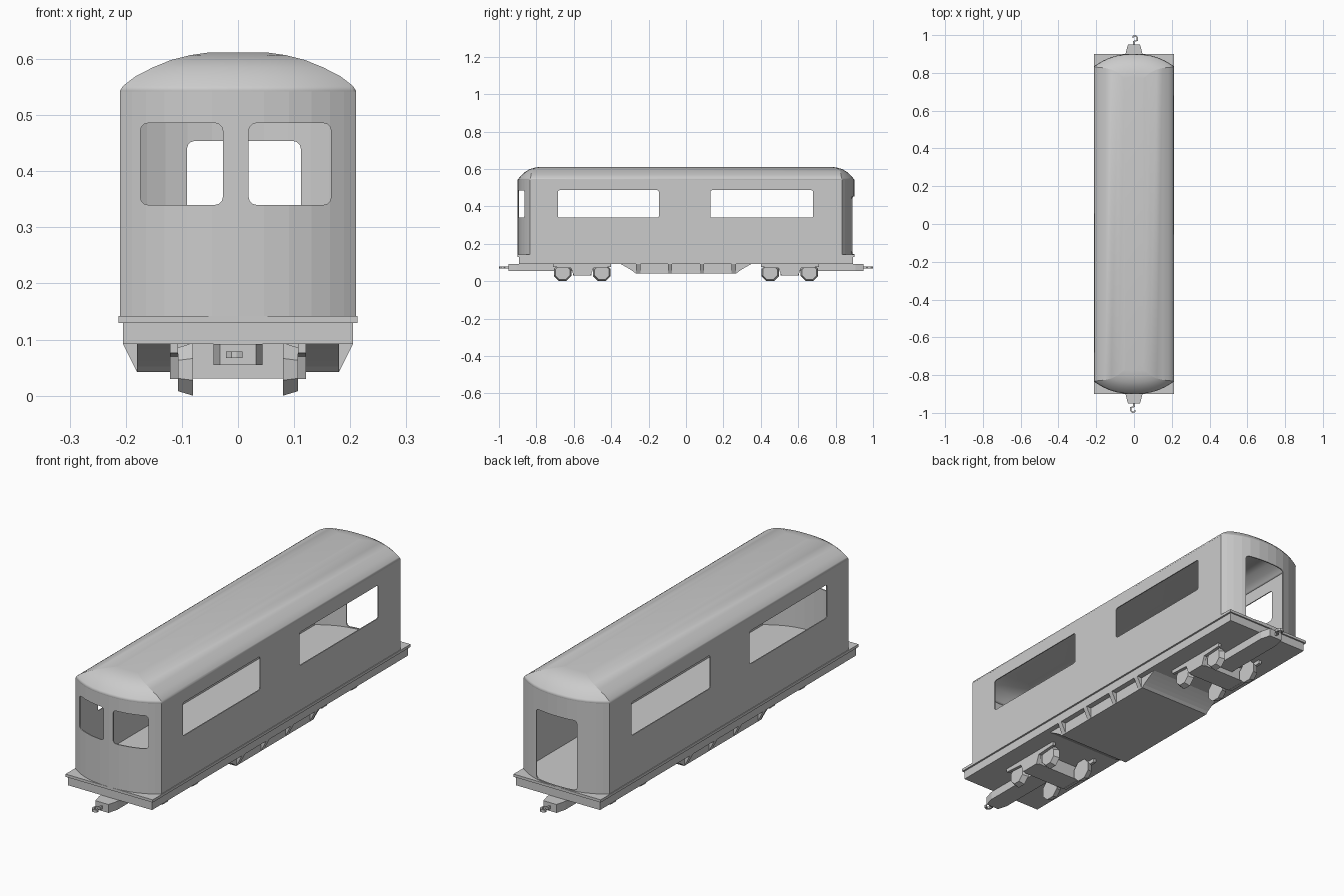
import bpy, bmesh, math

if "Cube" in bpy.data.objects:
    bpy.data.objects.remove(bpy.data.objects["Cube"])


def finish(name, bm):
    bmesh.ops.recalc_face_normals(bm, faces=bm.faces)
    me = bpy.data.meshes.new(name)
    bm.to_mesh(me)
    bm.free()
    ob = bpy.data.objects.new(name, me)
    bpy.context.collection.objects.link(ob)
    return ob


def add_prism(bm, pts, a, b, axis):
    """Extrude a 2D outline from a to b along the given axis."""
    place = {'x': lambda p, d: (d, p[0], p[1]),
             'y': lambda p, d: (p[0], d, p[1]),
             'z': lambda p, d: (p[0], p[1], d)}[axis]
    lo = [bm.verts.new(place(p, a)) for p in pts]
    hi = [bm.verts.new(place(p, b)) for p in pts]
    n = len(pts)
    for i in range(n):
        bm.faces.new((lo[i], lo[(i + 1) % n], hi[(i + 1) % n], hi[i]))
    bm.faces.new(lo[::-1])
    bm.faces.new(hi)


def prism(name, pts, a, b, axis):
    bm = bmesh.new()
    add_prism(bm, pts, a, b, axis)
    return finish(name, bm)


def rect(x0, x1, y0, y1):
    return [(x0, y0), (x1, y0), (x1, y1), (x0, y1)]


def rounded(x0, x1, y0, y1, r, n=3):
    pts = []
    for k, (cx, cy) in enumerate([(x1 - r, y1 - r), (x0 + r, y1 - r), (x0 + r, y0 + r), (x1 - r, y0 + r)]):
        for i in range(n + 1):
            t = math.pi / 2 * (k + i / n)
            pts.append((cx + r * math.cos(t), cy + r * math.sin(t)))
    return pts


def plan(w, tip, bulge, n=14):
    """Carriage outline seen from above, with bowed ends."""
    end = []
    for i in range(n + 1):
        s = math.sin(math.pi / 2 * (2 * i / n - 1))
        end.append((w * s, tip - bulge * abs(s) ** 2.4))
    return end + [(-x, -y) for x, y in end]


def loft(name, rings, cap):
    bm = bmesh.new()
    loops = [[bm.verts.new((x, y, z)) for x, y in pts] for pts, z in rings]
    n = len(loops[0])
    for lo, hi in zip(loops, loops[1:]):
        for i in range(n):
            bm.faces.new((lo[i], lo[(i + 1) % n], hi[(i + 1) % n], hi[i]))
    if cap:
        bm.faces.new(loops[-1])
    ob = finish(name, bm)
    mod = ob.modifiers.new("thickness", 'SOLIDIFY')
    mod.thickness = 0.005
    mod.offset = -1
    return ob


# Body walls with window and door openings
walls = loft("body_walls", [(plan(0.21, 0.9, 0.065), 0.142), (plan(0.21, 0.9, 0.065), 0.542)], False)
bm = bmesh.new()
for y0, y1 in ((-0.685, -0.145), (0.13, 0.68)):
    add_prism(bm, rounded(y0, y1, 0.34, 0.487, 0.01), -0.4, 0.4, 'x')
for x0, x1 in ((-0.174, -0.027), (0.019, 0.166)):
    add_prism(bm, rounded(x0, x1, 0.34, 0.486, 0.014), -1.1, -0.75, 'y')
add_prism(bm, rounded(-0.091, 0.112, 0.146, 0.454, 0.014), 0.75, 1.1, 'y')
cutter = finish("opening_cutter", bm)
cutter.hide_render = True
cutter.hide_viewport = True
mod = walls.modifiers.new("openings", 'BOOLEAN')
mod.operation = 'DIFFERENCE'
mod.solver = 'EXACT'
mod.object = cutter

# Domed roof: (half width, end position, height)
levels = [(0.211, 0.9, 0.542), (0.205, 0.893, 0.552), (0.183, 0.878, 0.569), (0.152, 0.86, 0.585),
          (0.12, 0.838, 0.598), (0.085, 0.81, 0.607), (0.05, 0.775, 0.612)]
roof = loft("roof", [(plan(w, tip, 0.065 * (w / 0.21) ** 2), z) for w, tip, z in levels], True)
bpy.context.view_layer.objects.active = roof
roof.select_set(True)
bpy.ops.object.shade_smooth_by_angle(angle=math.radians(25))
roof.select_set(False)

# Floor and underframe
prism("floor", rect(-0.213, 0.213, -0.9, 0.9), 0.13, 0.142, 'z')
prism("underframe", rect(-0.205, 0.205, -0.893, 0.893), 0.092, 0.13, 'z')

# Equipment tray with hollow-curved ends
curve = [(0.27 + 0.08 * (i / 5) ** 1.2, 0.042 + 0.05 * i / 5) for i in range(6)]
tray = curve + [(-y, z) for y, z in reversed(curve)]
prism("equipment_tray", tray, -0.18, 0.18, 'x')

# Brackets along both tray sides
bm = bmesh.new()
for s in (-1, 1):
    for y in (-0.255, -0.085, 0.085, 0.255):
        add_prism(bm, [(s * 0.178, 0.092), (s * 0.205, 0.092), (s * 0.18, 0.042), (s * 0.178, 0.042)],
                  y - 0.011, y + 0.011, 'y')
finish("tray_brackets", bm)


def add_wheel(bm, side, y):
    """Eight-sided tapered wheel, widest on the inner face."""
    rings = []
    for x, r in ((0.08, 0.0509), (0.107, 0.042)):
        rings.append([bm.verts.new((side * x, y + r * math.cos(math.pi / 8 + k * math.pi / 4),
                                    0.047 + r * math.sin(math.pi / 8 + k * math.pi / 4))) for k in range(8)])
    a, b = rings
    for k in range(8):
        bm.faces.new((a[k], a[(k + 1) % 8], b[(k + 1) % 8], b[k]))
    bm.faces.new(a)
    bm.faces.new(b)


half_frame = [(0.155, 0.093), (0.155, 0.076), (0.06, 0.07), (0.045, 0.03)]
hook = [(-0.004, 0.945), (-0.004, 0.969), (0.014, 0.974), (0.014, 0.987), (0.007, 0.993), (-0.001, 0.991),
        (-0.002, 0.984), (-0.008, 0.984), (-0.008, 0.995), (0.003, 1.0), (0.012, 0.999), (0.021, 0.99),
        (0.021, 0.97), (0.004, 0.964), (0.004, 0.945)]

# Bogies and couplers at both ends
for s, end in ((-1, "front"), (1, "back")):
    cy = s * 0.555
    bm = bmesh.new()
    for side in (-1, 1):
        for dy in (-0.105, 0.105):
            add_wheel(bm, side, cy + dy)
    finish(end + "_wheels", bm)

    bm = bmesh.new()
    side_frame = [(cy + y, z) for y, z in half_frame + [(-y, z) for y, z in reversed(half_frame)]]
    for side in (-1, 1):
        add_prism(bm, side_frame, side * 0.107, side * 0.121, 'x')
    add_prism(bm, rect(cy - 0.05, cy + 0.05, 0.031, 0.093), -0.107, 0.107, 'x')
    finish(end + "_bogie_frame", bm)

    beam = [(-0.044, 0.6), (-0.044, 0.905), (-0.032, 0.95), (0.032, 0.95), (0.044, 0.905), (0.044, 0.6)]
    prism(end + "_coupler_beam", [(s * x, s * y) for x, y in beam], 0.055, 0.092, 'z')
    prism(end + "_coupler_hook", [(s * x, s * y) for x, y in hook], 0.067, 0.079, 'z')
